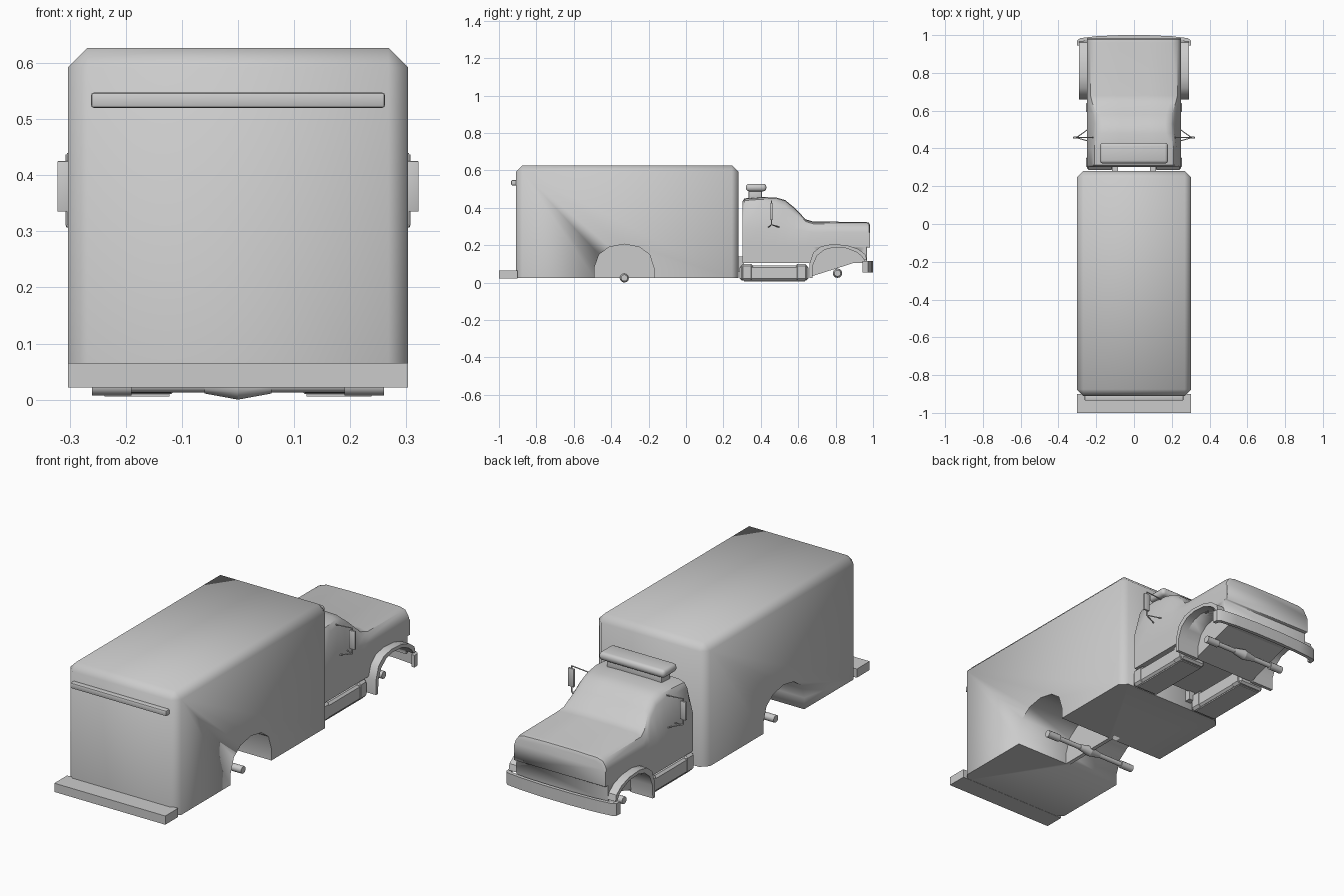
import bpy, bmesh, math
from mathutils import Vector

if "Cube" in bpy.data.objects:
    bpy.data.objects.remove(bpy.data.objects["Cube"])

grey = bpy.data.materials.new("body_grey")
grey.use_nodes = True
COLOUR = (0.6, 0.6, 0.6, 1)
grey.diffuse_color = COLOUR
grey.node_tree.nodes["Principled BSDF"].inputs["Base Color"].default_value = COLOUR


def select(ob):
    bpy.ops.object.select_all(action="DESELECT")
    ob.select_set(True)
    bpy.context.view_layer.objects.active = ob


def finish(name, bm, angle=35):
    bmesh.ops.recalc_face_normals(bm, faces=bm.faces)
    me = bpy.data.meshes.new(name)
    bm.to_mesh(me)
    bm.free()
    ob = bpy.data.objects.new(name, me)
    bpy.context.collection.objects.link(ob)
    me.materials.append(grey)
    select(ob)
    bpy.ops.object.shade_smooth_by_angle(angle=math.radians(angle))
    return ob


def box(name, lo, hi, bevel=0, segments=2):
    bm = bmesh.new()
    bmesh.ops.create_cube(bm, size=1)
    for v in bm.verts:
        v.co = Vector([l + (c + 0.5) * (h - l) for l, h, c in zip(lo, hi, v.co)])
    if bevel:
        bmesh.ops.bevel(bm, geom=bm.edges[:], offset=bevel, segments=segments,
                        affect="EDGES", profile=0.5)
    return finish(name, bm)


def prism(name, outline, start, depth, axis="x"):
    """Extrude a (y, z) outline along x, or an (x, y) outline along z."""
    bm = bmesh.new()
    place = (lambda p: (start, *p)) if axis == "x" else (lambda p: (*p, start))
    face = bm.faces.new([bm.verts.new(place(p)) for p in outline])
    move = bmesh.ops.extrude_face_region(bm, geom=[face])
    shift = Vector((depth, 0, 0)) if axis == "x" else Vector((0, 0, depth))
    bmesh.ops.translate(bm, vec=shift,
                        verts=[g for g in move["geom"] if isinstance(g, bmesh.types.BMVert)])
    return finish(name, bm)


def rod(name, a, b, r, r2=None, sides=12):
    a, b = Vector(a), Vector(b)
    bm = bmesh.new()
    bmesh.ops.create_cone(bm, cap_ends=True, segments=sides, radius1=r,
                          radius2=r if r2 is None else r2, depth=(b - a).length)
    turn = (b - a).to_track_quat("Z", "Y")
    for v in bm.verts:
        v.co = turn @ v.co + (a + b) / 2
    return finish(name, bm)


def cut(ob, cutter):
    mod = ob.modifiers.new("cut", "BOOLEAN")
    mod.operation, mod.solver, mod.object = "DIFFERENCE", "EXACT", cutter
    select(ob)
    bpy.ops.object.modifier_apply(modifier=mod.name)
    bpy.data.objects.remove(cutter)


# Rear cargo body with chamfered top and upright edges
bm = bmesh.new()
bmesh.ops.create_cube(bm, size=1)
for v in bm.verts:
    v.co = Vector((v.co.x * 0.606, v.co.y * 1.19 - 0.315, 0.325 + v.co.z * 0.604))
edges = [e for e in bm.edges if max(v.co.z for v in e.verts) > 0.5]
bmesh.ops.bevel(bm, geom=edges, offset=0.035, segments=1, affect="EDGES")
cargo = finish("cargo_body", bm, 50)

# Rear wheel wells, one pocket on each side
WELL = [(-0.49, -0.1), (-0.49, 0.08), (-0.465, 0.15), (-0.41, 0.19), (-0.33, 0.205),
        (-0.25, 0.19), (-0.195, 0.15), (-0.172, 0.08), (-0.172, -0.1)]
for s in (-1, 1):
    cut(cargo, prism("well_cutter", WELL, s * 0.01, s * 0.4))

box("rear_step", (-0.303, -1.0, 0.022), (0.303, -0.9, 0.065))
box("rear_rail", (-0.262, -0.935, 0.52), (0.262, -0.9, 0.547), 0.005)

# Cab and hood lofted along y: (y, shoulder height, top half width, top height)
SECTIONS = [(0.302, 0.29, 0.215, 0.435), (0.312, 0.29, 0.22, 0.45), (0.40, 0.29, 0.22, 0.457),
            (0.48, 0.29, 0.21, 0.455), (0.53, 0.29, 0.205, 0.441), (0.58, 0.285, 0.21, 0.40),
            (0.64, 0.275, 0.23, 0.338), (0.68, 0.27, 0.24, 0.326), (0.96, 0.27, 0.24, 0.324),
            (0.978, 0.27, 0.24, 0.32), (0.985, 0.26, 0.236, 0.305)]
bm = bmesh.new()
rings = []
for y, zs, w, zt in SECTIONS:
    half = [(0.25, 0.105), (0.25, 0.19), (0.25, zs), (w + 0.005, zt - 0.035),
            (w - 0.01, zt - 0.012), (w - 0.04, zt - 0.003), (0.08, zt)]
    ring = half + [(-x, z) for x, z in reversed(half)]
    rings.append([bm.verts.new((x, y, z)) for x, z in ring])
for a, b in zip(rings, rings[1:]):
    for i in range(len(a)):
        j = (i + 1) % len(a)
        bm.faces.new((a[i], a[j], b[j], b[i]))
bm.faces.new(rings[0])
bm.faces.new(rings[-1])
cab = finish("cab_and_hood", bm, 40)

# Front wheel wells and flared fenders
OUTER = [(0.66, 0.025), (0.66, 0.10), (0.68, 0.16), (0.72, 0.193), (0.78, 0.205),
         (0.86, 0.2), (0.92, 0.18), (0.96, 0.15), (0.967, 0.12)]
INNER = [(0.676, 0.025), (0.678, 0.09), (0.70, 0.143), (0.74, 0.175), (0.79, 0.188),
         (0.86, 0.183), (0.91, 0.163), (0.94, 0.14), (0.952, 0.12)]
for s, side in ((-1, "right"), (1, "left")):
    cut(cab, prism("well_cutter", [(0.67, 0.0)] + INNER + [(0.952, 0.0)], s * 0.17, s * 0.3))
    prism(side + "_fender", OUTER + INNER[::-1], s * 0.17, s * 0.122)
# Space under the grille is open in front of the lower panel
cut(cab, box("nose_cutter", (-0.4, 0.967, 0.0), (0.4, 1.1, 0.188)))
prism("engine_bay", [(0.662, 0.03), (0.662, 0.18), (0.96, 0.18), (0.96, 0.125)], -0.172, 0.344)

# Front bumper with swept ends
front = [(0.303, 0.945), (0.301, 0.972), (0.285, 0.984), (0.2, 0.994), (0.07, 1.0)]
back = [(0.285, 0.945), (0.282, 0.963), (0.26, 0.97), (0.18, 0.978), (0.06, 0.982)]
flip = lambda pts: [(-x, y) for x, y in pts]
prism("front_bumper", front + flip(front)[::-1] + flip(back) + back[::-1], 0.055, 0.06, "z")

# Roof light bar on a narrow foot
box("light_bar_foot", (-0.15, 0.335, 0.44), (0.15, 0.405, 0.495), 0.005)
box("light_bar", (-0.18, 0.32, 0.488), (0.18, 0.43, 0.528), 0.017, 3)

for s, side in ((-1, "right"), (1, "left")):
    # Side step made of a box, a raised middle band and a bottom lip
    x0, x1 = sorted((s * 0.11, s * 0.25))
    box(side + "_step", (x0, 0.287, 0.012), (x1, 0.655, 0.09), 0.01, 1)
    box(side + "_step_front_cap", (x0 - 0.003, 0.585, 0.01), (x1 + 0.003, 0.65, 0.1), 0.012, 1)
    box(side + "_step_rear_cap", (x0 - 0.003, 0.292, 0.01), (x1 + 0.003, 0.36, 0.1), 0.012, 1)
    box(side + "_step_under_plate", (x0 + 0.012, 0.31, 0.006), (x1 - 0.012, 0.635, 0.013))
    # Chassis rail joining cab and cargo body
    box(side + "_chassis_rail", (s * 0.1 - 0.016, 0.27, 0.06), (s * 0.1 + 0.016, 0.31, 0.14))
    # Door mirror on a thin tubular frame
    box(side + "_mirror", (s * 0.306 - 0.016, 0.452, 0.335), (s * 0.306 + 0.016, 0.462, 0.425), 0.002)
    top, low = (s * 0.305, 0.457, 0.437), (s * 0.305, 0.457, 0.31)
    for i, (a, b) in enumerate(((top, low), (top, (s * 0.215, 0.457, 0.43)),
                                (low, (s * 0.245, 0.44, 0.295)), (low, (s * 0.245, 0.5, 0.295)))):
        rod(f"{side}_mirror_arm_{i}", a, b, 0.003, sides=6)

# Axles with a swollen differential in the middle
for name, y, z, w, r in (("rear", -0.33, 0.025, 0.26, 0.018), ("front", 0.81, 0.05, 0.23, 0.018)):
    rod(name + "_axle", (-w, y, z), (w, y, z), 0.012)
    for s in (-1, 1):
        rod(name + "_hub", (s * (w - 0.07), y, z), (s * w, y, z), r)
        rod(name + "_differential", (0, y, z), (s * 0.06, y, z), 0.025, 0.014)
